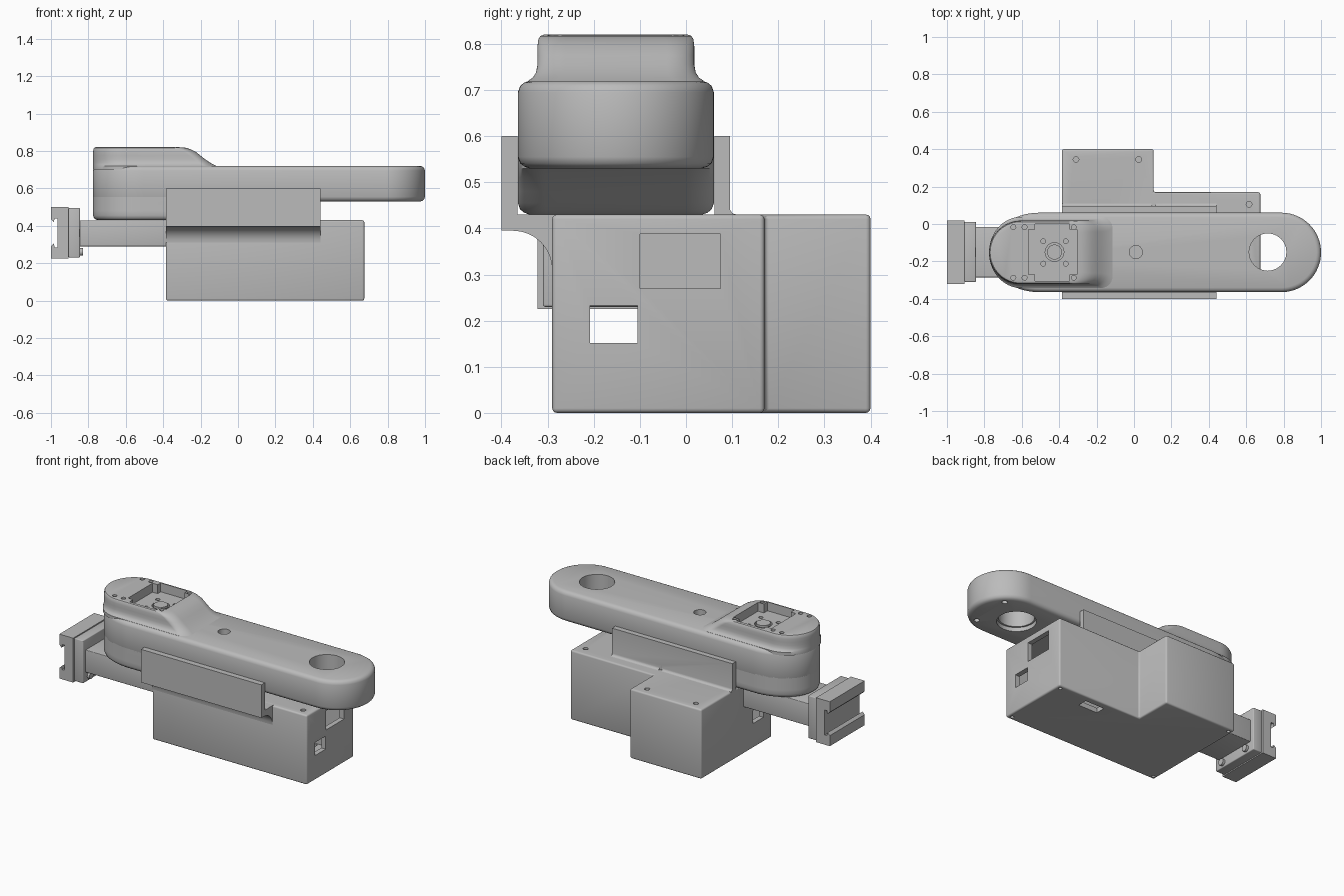
import bpy, bmesh, math
from mathutils import Matrix, Vector

cube = bpy.data.objects.get("Cube")
if cube:
    bpy.data.objects.remove(cube)

grey = bpy.data.materials.new("plain grey")
grey.use_nodes = True
grey.diffuse_color = (0.5, 0.5, 0.5, 1)
grey.node_tree.nodes["Principled BSDF"].inputs["Base Color"].default_value = (0.5, 0.5, 0.5, 1)

MID = -0.152   # centre line of the arm in y


def make(name, bm):
    bmesh.ops.recalc_face_normals(bm, faces=bm.faces)
    mesh = bpy.data.meshes.new(name)
    bm.to_mesh(mesh)
    bm.free()
    ob = bpy.data.objects.new(name, mesh)
    bpy.context.collection.objects.link(ob)
    mesh.materials.append(grey)
    return ob


def box(name, lo, hi):
    bm = bmesh.new()
    size = Vector(hi) - Vector(lo)
    mat = Matrix.Translation((Vector(lo) + Vector(hi)) / 2) @ Matrix.Diagonal((*size, 1))
    bmesh.ops.create_cube(bm, size=1, matrix=mat)
    return make(name, bm)


def cylinder(name, centre, radius, depth, axis="Z", sides=32):
    bm = bmesh.new()
    turn = Matrix.Rotation(math.pi / 2, 4, "Y") if axis == "X" else Matrix()
    bmesh.ops.create_cone(bm, cap_ends=True, segments=sides, radius1=radius, radius2=radius,
                          depth=depth, matrix=Matrix.Translation(centre) @ turn)
    return make(name, bm)


def prism(name, points, lo, hi, axis):
    """Extrude a closed 2D profile along one axis."""
    def place(p, t):
        return {"X": (t, *p), "Y": (p[0], t, p[1]), "Z": (*p, t)}[axis]
    bm = bmesh.new()
    face = bm.faces.new([bm.verts.new(place(p, lo)) for p in points])
    new = bmesh.ops.extrude_face_region(bm, geom=[face])["geom"]
    verts = [v for v in new if isinstance(v, bmesh.types.BMVert)]
    bmesh.ops.translate(bm, verts=verts, vec=Vector(place((0, 0), hi - lo)))
    return make(name, bm)


def outline(left, reach, right, corner, half, steps=16):
    """Half-ellipse on the left, rounded corners on the right."""
    pts = []
    for i in range(2 * steps + 1):
        a = math.pi / 2 + math.pi * i / (2 * steps)
        pts.append((left + reach + reach * math.cos(a), MID + half * math.sin(a)))
    for sign in (-1, 1):
        for i in range(steps + 1):
            a = math.pi / 2 * (i / steps - (1 if sign < 0 else 0))
            pts.append((right - corner + corner * math.cos(a),
                        MID + sign * (half - corner) + corner * math.sin(a)))
    return pts


def loft(name, rings):
    bm = bmesh.new()
    loops = [[bm.verts.new((x, y, z)) for x, y in outline(*r)] for z, *r in rings]
    for a, b in zip(loops, loops[1:]):
        for i in range(len(a)):
            j = (i + 1) % len(a)
            bm.faces.new((a[i], a[j], b[j], b[i]))
    bm.faces.new(loops[0])
    bm.faces.new(loops[-1])
    bmesh.ops.remove_doubles(bm, verts=bm.verts, dist=0.0001)
    return make(name, bm)


def apply(ob, kind, **settings):
    mod = ob.modifiers.new(kind, kind)
    for key, value in settings.items():
        setattr(mod, key, value)
    bpy.context.view_layer.objects.active = ob
    bpy.ops.object.modifier_apply(modifier=mod.name)


def bevel(ob, width):
    apply(ob, "BEVEL", width=width, segments=3, limit_method="ANGLE")


def cut(ob, *cutters):
    for c in cutters:
        apply(ob, "BOOLEAN", operation="DIFFERENCE", object=c, solver="EXACT")
        bpy.data.objects.remove(c)


def hole(x, y, z, radius, depth, axis="Z"):
    return cylinder("cutter", (x, y, z), radius, depth, axis, 24)


def arc(cx, cz, r, start, end, n=8):
    return [(cx + r * math.cos(math.radians(start + (end - start) * i / n)),
             cz + r * math.sin(math.radians(start + (end - start) * i / n))) for i in range(n + 1)]


# Hollow L-shaped housing
def housing_plan(d):
    return [(-0.385 + d, -0.29 + d), (0.675 - d, -0.29 + d), (0.675 - d, 0.17 - d),
            (0.105 - d, 0.17 - d), (0.105 - d, 0.40 - d), (-0.385 + d, 0.40 - d)]


housing = prism("housing", housing_plan(0), 0, 0.43, "Z")
bevel(housing, 0.01)
cut(housing,
    prism("cutter", housing_plan(0.03), 0.03, 0.395, "Z"),
    box("cutter", (0.6, -0.1, 0.27), (0.7, 0.075, 0.388)),
    box("cutter", (-0.45, -0.208, 0.152), (0.7, -0.105, 0.233)),
    box("cutter", (0.325, 0.07, -0.05), (0.455, 0.13, 0.05)))
for x, y in ((-0.31, 0.345), (0.025, 0.345), (0.615, 0.105), (0.615, -0.24)):
    cut(housing, hole(x, y, 0.43, 0.015, 0.05))
for x, y in ((-0.36, -0.265), (0.65, -0.265), (0.65, 0.145), (-0.36, 0.375)):
    cut(housing, hole(x, y, 0, 0.01, 0.03))

# Cradle walls on both sides of the arm
front_wall = prism("front_cradle_wall",
                   [(-0.365, 0.60), (-0.365, 0.43), (-0.28, 0.43), (-0.28, 0.31)]
                   + arc(-0.375, 0.31, 0.085, 0, 90) + [(-0.40, 0.395), (-0.40, 0.60)],
                   -0.385, 0.44, "X")
back_wall = prism("back_cradle_wall",
                  [(0.062, 0.60), (0.062, 0.42), (0.11, 0.42)]
                  + arc(0.11, 0.445, 0.015, 270, 180, 4) + [(0.095, 0.60)],
                  -0.385, 0.44, "X")
cut(back_wall, hole(0.105, 0.105, 0.43, 0.012, 0.06))

# Long arm, from rounded bottom edge to rounded top edge
R = 0.2125


def rounded(z, inset, right=1.0, corner=R):
    return (z, -0.775 + inset, 0.27 - inset, right - inset, corner - inset, R - inset)


EDGE = [(0, 0.025), (0.004, 0.014), (0.011, 0.005), (0.025, 0)]
arm = loft("arm", [rounded(0.53 + h, i) for h, i in EDGE]
           + [rounded(0.72 - h, i) for h, i in reversed(EDGE)])
cut(arm, hole(0.715, -0.15, 0.62, 0.10, 0.4),
    hole(0.715, -0.15, 0.53, 0.11, 0.05),
    hole(0.01, -0.15, 0.72, 0.035, 0.10),
    hole(0.90, -0.03, 0.53, 0.016, 0.04), hole(0.89, -0.28, 0.53, 0.016, 0.04))

# Deeper underside of the arm, sloping up toward the far end
keel = loft("arm_keel",
            [rounded(0.43 + h, i, 0.25 + h, 0.06) for h, i in EDGE]
            + [rounded(z, 0, x, 0.06) for z, x in ((0.48, 0.31), (0.51, 0.35), (0.53, 0.39), (0.56, 0.40))])

# Raised head with a flared foot and a curved slope
head = loft("arm_head", [(z, -0.775 + i, 0.17 - i, x, 0.06, 0.17 + flare) for z, i, x, flare in (
    (0.70, 0, -0.11, 0.02), (0.72, 0, -0.115, 0.02), (0.727, 0, -0.13, 0.01),
    (0.738, 0, -0.15, 0.003), (0.755, 0, -0.175, 0), (0.775, 0, -0.20, 0),
    (0.795, 0, -0.225, 0), (0.81, 0.002, -0.255, -0.002), (0.817, 0.006, -0.28, -0.006),
    (0.82, 0.014, -0.31, -0.014))])
cut(head,
    box("cutter", (-0.565, -0.27, 0.765), (-0.305, -0.03, 0.85)),
    box("cutter", (-0.53, -0.305, 0.765), (-0.345, 0.0, 0.851)),
    hole(-0.425, -0.15, 0.76, 0.05, 0.06))
for sx in (-0.06, 0.06):
    for sy in (-0.06, 0.06):
        cut(head, hole(-0.425 + sx, MID + sy, 0.765, 0.013, 0.03))
for x in (-0.645, -0.585, -0.322):
    for sy in (-0.135, 0.135):
        cut(head, hole(x, MID + sy, 0.82, 0.013, 0.03))
socket = cylinder("socket_ring", (-0.425, -0.15, 0.757), 0.04, 0.03)

# Side bar and dovetail clamp
bar = box("clamp_bar", (-0.86, -0.285, 0.29), (-0.38, -0.015, 0.429))
bevel(bar, 0.004)
clamp = prism("clamp_jaw",
              [(-1, 0.225), (-0.905, 0.225), (-0.905, 0.50), (-1, 0.50), (-1, 0.435),
               (-0.985, 0.42), (-0.98, 0.44), (-0.965, 0.44), (-0.965, 0.285),
               (-0.98, 0.285), (-0.985, 0.305), (-1, 0.29)], -0.322, 0.02, "Y")
plate = box("clamp_plate", (-0.906, -0.31, 0.23), (-0.845, 0.012, 0.495))
bevel(plate, 0.005)
screws = [cylinder("clamp_screw", (-0.845, y, 0.26), 0.02, 0.03, "X", 20) for y in (-0.25, -0.05)]

# Smooth rounded faces, keep hard edges
for ob in [housing, front_wall, back_wall, arm, keel, head, socket, bar, clamp, plate] + screws:
    bpy.ops.object.select_all(action="DESELECT")
    ob.select_set(True)
    bpy.context.view_layer.objects.active = ob
    bpy.ops.object.shade_smooth_by_angle(angle=math.radians(35))
